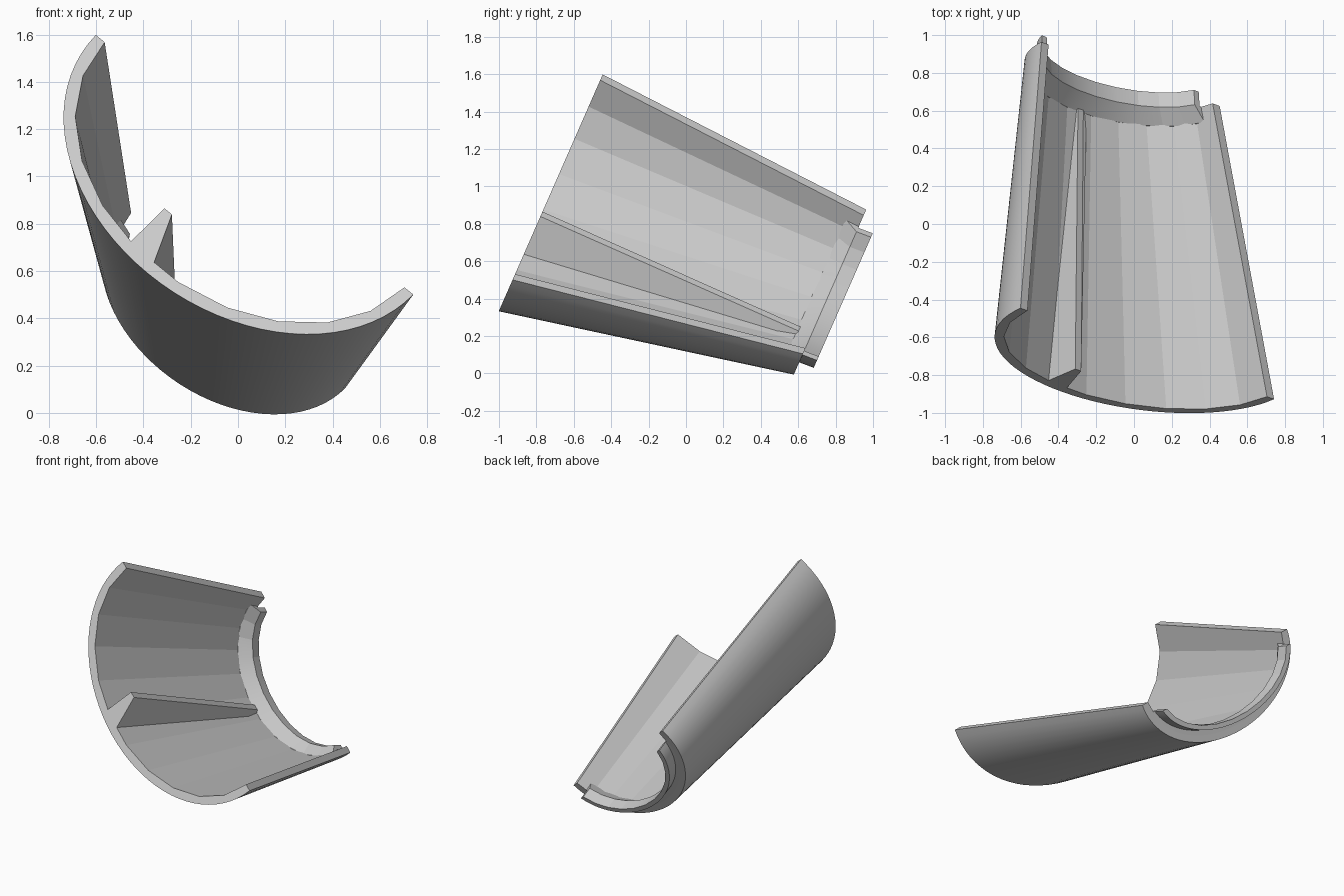
import bpy, bmesh
from math import sin, cos, asin, pi, radians
from mathutils import Vector

if "Cube" in bpy.data.objects:
    bpy.data.objects.remove(bpy.data.objects["Cube"])

# Local frame: w runs along the tapered shell, s along the open chord, p is depth below it
START = Vector((0, -1, 0.335))
AXIS = Vector((0, 0.916, -0.402))
UP = Vector((0, 0.402, 0.916))
SIDE = Vector((1, 0, 0))
LENGTH = 1.58


def place(w, s, p):
    k = w / LENGTH
    x = 0.07 - 0.088 * k + 0.746 * s - 0.666 * p
    v = 0.78 + 0.083 * k - 0.666 * s - 0.746 * p
    return START + AXIS * w + SIDE * x + UP * v


def taper(w, inset=0.0):
    k = w / LENGTH
    return 0.9 - 0.268 * k - inset, 0.675 - 0.217 * k - inset


def arc(a, b, n, cut=0.0):
    t0 = asin(cut / b)
    ts = [t0 + (pi - 2 * t0) * i / n for i in range(n + 1)]
    return [(a * cos(t), b * sin(t)) for t in ts]


def loft(name, sections, smooth=None):
    """Skin a list of (w, [(s, p), ...]) closed sections and cap both ends."""
    bm = bmesh.new()
    rings = [[bm.verts.new(place(w, s, p)) for s, p in pts] for w, pts in sections]
    n = len(rings[0])
    for r0, r1 in zip(rings, rings[1:]):
        for i in range(n):
            j = (i + 1) % n
            bm.faces.new((r0[i], r0[j], r1[j], r1[i]))
    bm.faces.new(rings[0])
    bm.faces.new(rings[-1])
    bmesh.ops.recalc_face_normals(bm, faces=bm.faces)
    mesh = bpy.data.meshes.new(name)
    bm.to_mesh(mesh)
    bm.free()
    obj = bpy.data.objects.new(name, mesh)
    bpy.context.collection.objects.link(obj)
    if smooth:
        bpy.ops.object.select_all(action='DESELECT')
        obj.select_set(True)
        bpy.context.view_layer.objects.active = obj
        bpy.ops.object.shade_smooth_by_angle(angle=radians(smooth))
    return obj


def band(outer, inner, cut=0.0, n_out=40, n_in=11):
    return arc(*outer, n_out, cut) + arc(*inner, n_in, cut)[::-1]


# Main half shell: fine outer curve, faceted inner wall
loft("half_shell", [(w, band(taper(w), taper(w, 0.05))) for w in (0, LENGTH)], 10)

# Joining lip at the narrow end, with an inner chamfer and a stepped outside
lip_in = (0.535, 0.345)
lip_out = (0.568, 0.375)
loft("joining_lip", [
    (1.50, band(taper(1.50, 0.045), taper(1.50, 0.05), 0.075)),
    (1.58, band(taper(1.58, 0.045), lip_in, 0.075)),
    (1.581, band(lip_out, lip_in, 0.075)),
    (1.663, band(lip_out, lip_in, 0.075)),
], 10)

# Inner rib that sinks into the wall toward the narrow end
loft("inner_rib", [
    (0.0, [(-0.155, 0.64), (-0.15, 0.404), (-0.108, 0.404), (-0.008, 0.64)]),
    (1.51, [(-0.02, 0.43), (-0.018, 0.404), (0.02, 0.404), (0.066, 0.43)]),
])
